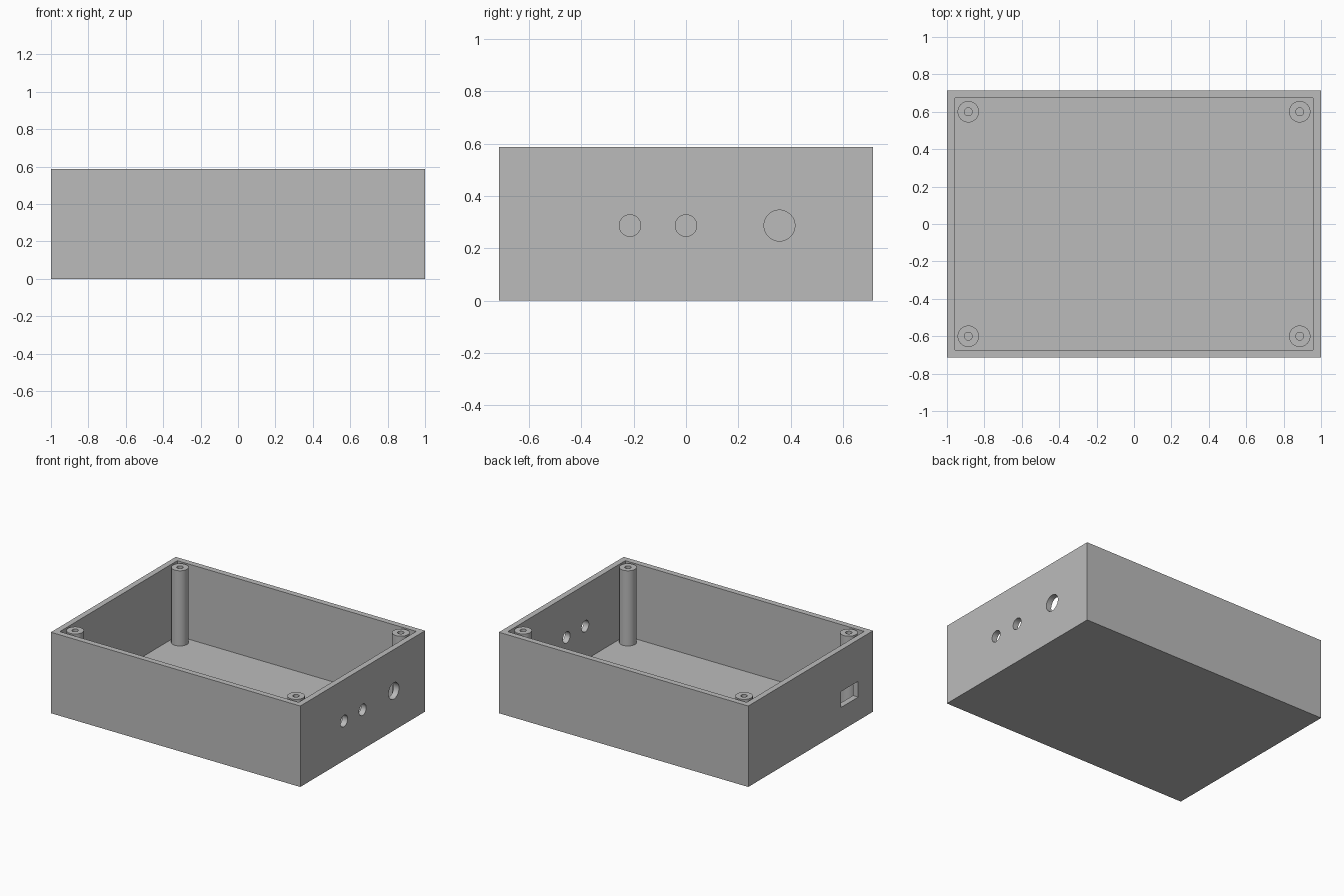
import bpy
import math

old = bpy.data.objects.get("Cube")
if old:
    bpy.data.objects.remove(old, do_unlink=True)

W, D, H = 2.0, 1.43, 0.587      # outer size
WALL = 0.042                    # wall and floor thickness

grey = bpy.data.materials.new("plain grey")
grey.use_nodes = True
colour = (0.5, 0.5, 0.5, 1)
grey.diffuse_color = colour
grey.node_tree.nodes["Principled BSDF"].inputs["Base Color"].default_value = colour


def box(name, size, centre):
    bpy.ops.mesh.primitive_cube_add(size=1, location=centre)
    ob = bpy.context.object
    ob.name = name
    ob.scale = size
    bpy.ops.object.transform_apply(location=False, rotation=False, scale=True)
    ob.data.materials.append(grey)
    return ob


def cylinder(name, radius, depth, centre, tilt=0):
    bpy.ops.mesh.primitive_cylinder_add(vertices=64, radius=radius, depth=depth,
                                        location=centre, rotation=(0, tilt, 0))
    ob = bpy.context.object
    ob.name = name
    ob.data.materials.append(grey)
    return ob


def cut(target, cutter):
    """Subtract the cutter from the target, then remove the cutter."""
    mod = target.modifiers.new("cut", "BOOLEAN")
    mod.operation = "DIFFERENCE"
    mod.solver = "EXACT"
    mod.object = cutter
    bpy.context.view_layer.objects.active = target
    bpy.ops.object.modifier_apply(modifier=mod.name)
    bpy.data.objects.remove(cutter, do_unlink=True)


def smooth(ob):
    bpy.ops.object.select_all(action="DESELECT")
    ob.select_set(True)
    bpy.context.view_layer.objects.active = ob
    bpy.ops.object.shade_smooth_by_angle(angle=math.radians(30))


# Open-topped case
case = box("enclosure_case", (W, D, H), (0, 0, H / 2))
cut(case, box("cavity_cutter", (W - 2 * WALL, D - 2 * WALL, H), (0, 0, H / 2 + WALL)))

# Round holes in the left wall
for y, radius in ((-0.214, 0.041), (0, 0.041), (0.357, 0.059)):
    cut(case, cylinder("hole_cutter", radius, 0.2, (W / 2, y, 0.287), math.pi / 2))

# Rectangular port in the right wall
cut(case, box("port_cutter", (0.2, 0.2, 0.115), (-W / 2, -0.445, 0.228)))
smooth(case)

# Corner screw posts, flush with the rim
for sx, side in ((1, "left"), (-1, "right")):
    for sy, end in ((1, "back"), (-1, "front")):
        x, y = sx * 0.886, sy * 0.6
        post = cylinder(f"{end}_{side}_screw_post", 0.057, H - WALL, (x, y, (H + WALL) / 2))
        cut(post, cylinder("screw_hole_cutter", 0.021, H, (x, y, H / 2 + WALL)))
        smooth(post)
